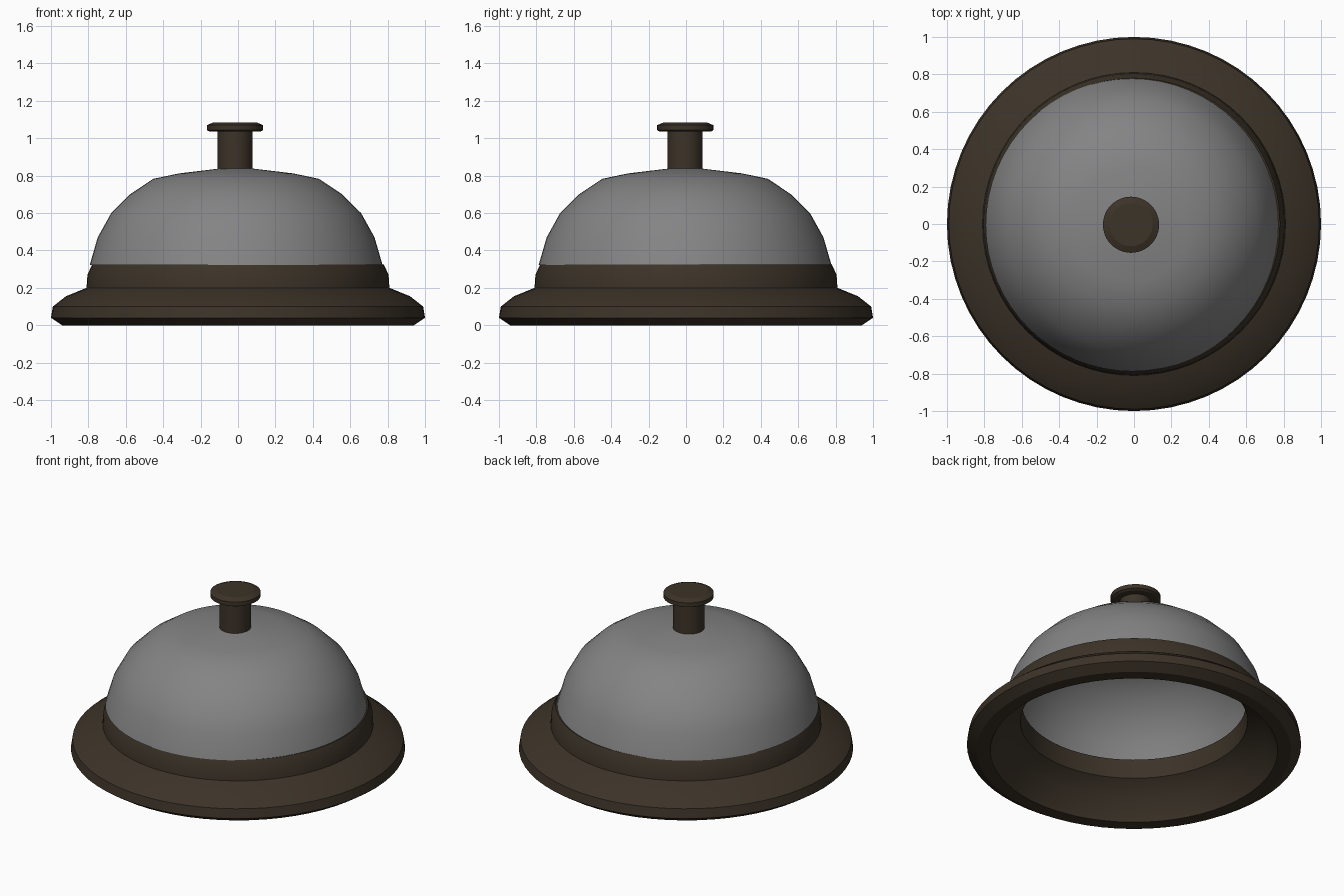
import bpy, bmesh, math

if "Cube" in bpy.data.objects:
    bpy.data.objects.remove(bpy.data.objects["Cube"])


def material(name, rgb):
    m = bpy.data.materials.new(name)
    m.diffuse_color = (*rgb, 1)
    m.use_nodes = True
    m.node_tree.nodes["Principled BSDF"].inputs["Base Color"].default_value = m.diffuse_color
    return m


def lathe(name, profile, mat, center=(0, 0), sides=64, closed=False, angle=30):
    """Spin a (radius, height) profile round a vertical axis; radius 0 makes a pole."""
    bm = bmesh.new()
    rings = []
    for r, z in profile:
        if r == 0:
            rings.append([bm.verts.new((0, 0, z))] * sides)
        else:
            rings.append([bm.verts.new((r * math.cos(2 * math.pi * i / sides),
                                        r * math.sin(2 * math.pi * i / sides), z))
                          for i in range(sides)])
    pairs = list(zip(rings, rings[1:]))
    if closed:
        pairs.append((rings[-1], rings[0]))
    for a, b in pairs:
        for i in range(sides):
            j = (i + 1) % sides
            quad = list(dict.fromkeys((a[i], a[j], b[j], b[i])))
            bm.faces.new(quad)
    me = bpy.data.meshes.new(name)
    bm.to_mesh(me)
    bm.free()
    me.materials.append(mat)
    ob = bpy.data.objects.new(name, me)
    ob.location = (center[0], center[1], 0)
    bpy.context.collection.objects.link(ob)
    bpy.ops.object.select_all(action='DESELECT')
    ob.select_set(True)
    bpy.context.view_layer.objects.active = ob
    bpy.ops.object.shade_smooth_by_angle(angle=math.radians(angle))
    return ob


brown = material("dark_brown", (0.045, 0.033, 0.021))
grey = material("steel_grey", (0.23, 0.23, 0.235))

# Stepped base ring, hollow underneath
lathe("base", [(0.86, 0), (0.94, 0), (1.0, 0.04), (0.99, 0.10), (0.92, 0.155),
               (0.81, 0.20), (0.805, 0.27), (0.78, 0.325), (0.67, 0.322),
               (0.68, 0.20), (0.79, 0.13)], brown, closed=True)

# Bell dome, an open shell
lathe("bell_dome", [(0.783, 0.322), (0.74, 0.47), (0.668, 0.60), (0.567, 0.70),
                    (0.443, 0.783), (0.305, 0.812), (0.08, 0.839), (0, 0.841)],
      grey, center=(-0.01, -0.005), angle=40)

# Plunger stem
lathe("plunger_stem", [(0, 0.82), (0.094, 0.82), (0.094, 1.04), (0, 1.04)],
      brown, center=(-0.016, -0.006), sides=48)

# Plunger button
lathe("plunger_button", [(0, 1.035), (0.135, 1.035), (0.15, 1.043), (0.15, 1.07),
                         (0.115, 1.085), (0, 1.085)],
      brown, center=(-0.016, -0.004), sides=48, angle=20)
